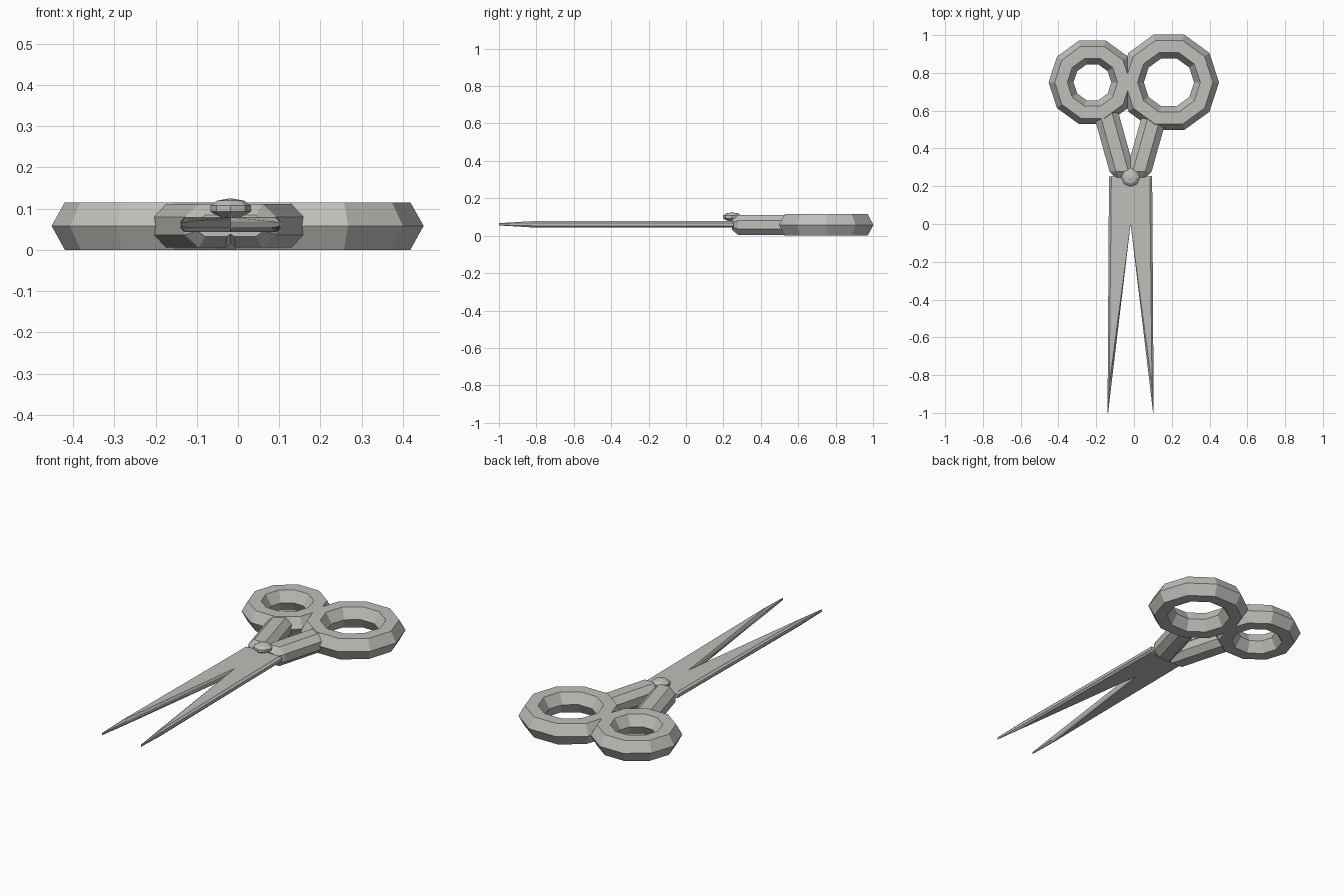
import bpy, bmesh, math

if "Cube" in bpy.data.objects:
    bpy.data.objects.remove(bpy.data.objects["Cube"])

AXIS_X = -0.018   # line the blades and arms mirror about
MID_Z = 0.058

steel = bpy.data.materials.new("warm grey metal")
steel.diffuse_color = (0.52, 0.52, 0.49, 1)
steel.use_nodes = True
steel.node_tree.nodes["Principled BSDF"].inputs["Base Color"].default_value = steel.diffuse_color


def loft(name, sections, closed=False, caps=True):
    """Skin a list of equal-length point rings."""
    bm = bmesh.new()
    rings = [[bm.verts.new(p) for p in s] for s in sections]
    n = len(rings[0])
    pairs = list(zip(rings, rings[1:]))
    if closed:
        pairs.append((rings[-1], rings[0]))
    for a, b in pairs:
        for i in range(n):
            j = (i + 1) % n
            bm.faces.new((a[i], a[j], b[j], b[i]))
    if caps and not closed:
        bm.faces.new(rings[0])
        bm.faces.new(rings[-1])
    bmesh.ops.remove_doubles(bm, verts=bm.verts, dist=1e-5)
    bmesh.ops.recalc_face_normals(bm, faces=bm.faces)
    mesh = bpy.data.meshes.new(name)
    bm.to_mesh(mesh)
    bm.free()
    mesh.materials.append(steel)
    obj = bpy.data.objects.new(name, mesh)
    bpy.context.collection.objects.link(obj)
    return obj


def revolve(name, centre, profile, steps, closed):
    """Turn an (r, z) profile around a vertical axis."""
    rings = []
    for k in range(steps):
        a = math.tau * k / steps
        rings.append([(centre[0] + r * math.cos(a), centre[1] + r * math.sin(a), z)
                      for r, z in profile])
    return loft(name, rings, closed=True)


# Finger rings: ten-sided with a hexagonal section
def finger_ring(name, centre, outer, hole):
    profile = [(outer, MID_Z), (outer - 0.032, 0.115), (hole + 0.033, 0.115),
               (hole, MID_Z), (hole + 0.033, 0), (outer - 0.032, 0)]
    revolve(name, centre, profile, 10, True)


finger_ring("large_finger_ring", (0.185, 0.75), 0.265, 0.133)
finger_ring("small_finger_ring", (-0.22, 0.75), 0.232, 0.100)


# Handle arms: bevelled bars leaning outward, tapered at the pivot end
def arm(name, side, top_y):
    sections = []
    for y, half, flat, h, side_h in ((0.245, 0.045, 0.026, 0.026, 0.012),
                                     (0.278, 0.067, 0.033, 0.053, 0.022),
                                     (top_y, 0.067, 0.033, 0.053, 0.022)):
        cx = 0.045 + 0.28 * (y - 0.28)
        pts = [(half, side_h), (flat, h), (-flat, h), (-half, side_h),
               (-half, -side_h), (-flat, -h), (flat, -h), (half, -side_h)]
        sections.append([(AXIS_X + side * (cx + x), y, MID_Z + z) for x, z in pts])
    loft(name, sections)


arm("right_arm", 1, 0.57)
arm("left_arm", -1, 0.59)


# Blades: one half lofted along its length, mirrored to the other side
def blade_section(y, inner, outer, in_bevel, out_bevel, h, side_h):
    pts = [(outer, side_h), (outer - out_bevel, h), (inner + in_bevel, h),
           (inner, side_h), (inner, -side_h), (inner + in_bevel, -h),
           (outer - out_bevel, -h), (outer, -side_h)]
    return [(AXIS_X + x, y, 0.061 + z) for x, z in pts]


for name, s in (("right_blade", 1), ("left_blade", -1)):
    secs = [blade_section(0.255, 0, 0.112, 0, 0.012, 0.012, 0.008),
            blade_section(0.245, 0, 0.114, 0, 0.012, 0.018, 0.008),
            blade_section(0.0, 0, 0.116, 0, 0.012, 0.018, 0.008),
            blade_section(-0.82, 0.098, 0.121, 0.011, 0.008, 0.017, 0.008),
            blade_section(-1.0, 0.119, 0.122, 0.001, 0.001, 0.006, 0.004)]
    if s < 0:
        secs = [[(2 * AXIS_X - x, y, z) for x, y, z in sec] for sec in secs]
    loft(name, secs)

# Pivot screw with a faceted domed head
revolve("pivot_screw", (AXIS_X, 0.247),
        [(0, 0.07), (0.026, 0.08), (0.049, 0.093), (0.049, 0.107),
         (0.033, 0.119), (0, 0.125)], 8, False)
